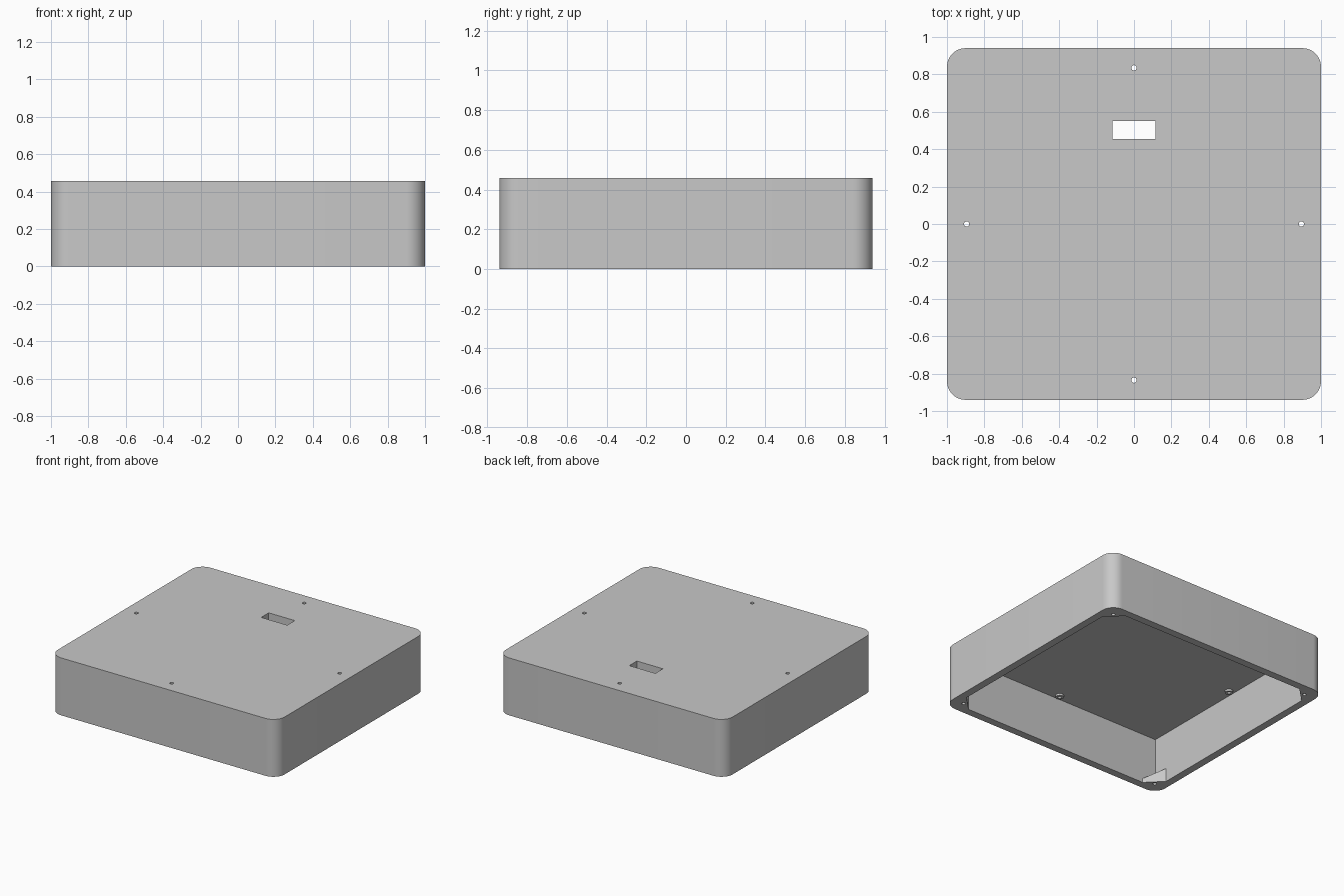
import bpy, bmesh, math
from mathutils import Matrix, Vector

cube = bpy.data.objects.get("Cube")
if cube:
    bpy.data.objects.remove(cube, do_unlink=True)

HX, HY, H = 1.0, 0.94, 0.457      # outer half sizes and height
WALL, CEIL, R = 0.06, 0.4, 0.1    # wall thickness, ceiling height, corner radius
IX, IY = HX - WALL, HY - WALL     # inner half sizes

grey = bpy.data.materials.new("plain_grey")
grey.use_nodes = True
colour = (0.58, 0.58, 0.58, 1)
grey.diffuse_color = colour
grey.node_tree.nodes["Principled BSDF"].inputs["Base Color"].default_value = colour


def add_box(bm, lo, hi):
    lo, hi = Vector(lo), Vector(hi)
    m = Matrix.Translation((lo + hi) / 2) @ Matrix.Diagonal((*(hi - lo), 1))
    return bmesh.ops.create_cube(bm, size=1, matrix=m)["verts"]


def add_cylinder(bm, x, y, z0, z1, r):
    bmesh.ops.create_cone(bm, cap_ends=True, segments=24, radius1=r, radius2=r,
                          depth=z1 - z0, matrix=Matrix.Translation((x, y, (z0 + z1) / 2)))


def make_object(name, bm, helper=False):
    bmesh.ops.recalc_face_normals(bm, faces=bm.faces)
    mesh = bpy.data.meshes.new(name)
    bm.to_mesh(mesh)
    bm.free()
    mesh.materials.append(grey)
    obj = bpy.data.objects.new(name, mesh)
    bpy.context.collection.objects.link(obj)
    obj.hide_render = helper
    return obj


# Outer block with rounded upright corners
bm = bmesh.new()
add_box(bm, (-HX, -HY, 0), (HX, HY, H))
upright = [e for e in bm.edges if abs(e.verts[0].co.z - e.verts[1].co.z) > 0.1]
bmesh.ops.bevel(bm, geom=upright, offset=R, segments=12, profile=0.5, affect='EDGES')
cover = make_object("cover_shell", bm)

# Square-cornered hollow, open underneath
bm = bmesh.new()
add_box(bm, (-IX, -IY, -0.1), (IX, IY, CEIL))
cavity = make_object("cavity_cutter", bm, True)

# Sloped corner tabs and low rings under the top
mid_holes = [(0.895, 0), (-0.895, 0), (0, 0.835), (0, -0.835)]
corners = [(sx, sy) for sx in (-1, 1) for sy in (-1, 1)]
tab, sink = 0.12, 0.02
bm = bmesh.new()
for sx, sy in corners:
    hx, hy = (0.12, 0.02) if sx * sy > 0 else (0.02, 0.12)
    plan = [(-sink, -sink, 0.12), (-sink, tab + sink, hx), (tab + sink, -sink, hy)]
    verts = [bm.verts.new((sx * (IX - dx), sy * (IY - dy), z))
             for dx, dy, h in plan for z in (0, h)]
    bmesh.ops.convex_hull(bm, input=verts)
for x, y in mid_holes:
    add_cylinder(bm, x, y, CEIL - 0.015, CEIL + 0.02, 0.03)
fittings = make_object("tabs_and_rings", bm, True)

# Slot and screw holes
bm = bmesh.new()
add_box(bm, (-0.115, 0.455, 0.3), (0.115, 0.55, 0.6))
for x, y in mid_holes:
    add_cylinder(bm, x, y, 0.3, 0.6, 0.014)
for sx, sy in corners:
    add_cylinder(bm, sx * (HX - R), sy * (HY - R), -0.05, 0.2, 0.014)
openings = make_object("opening_cutter", bm, True)

# Combine everything, then bake the result into the shell
for helper, op in ((cavity, 'DIFFERENCE'), (fittings, 'UNION'), (openings, 'DIFFERENCE')):
    mod = cover.modifiers.new(helper.name, 'BOOLEAN')
    mod.operation, mod.solver, mod.object = op, 'EXACT', helper
bpy.context.view_layer.update()
result = bpy.data.meshes.new_from_object(
    cover.evaluated_get(bpy.context.evaluated_depsgraph_get()))
cover.modifiers.clear()
cover.data = result
result.materials.clear()
result.materials.append(grey)
for helper in (cavity, fittings, openings):
    bpy.data.objects.remove(helper, do_unlink=True)

# Smooth corners, crisp edges
bpy.ops.object.select_all(action='DESELECT')
cover.select_set(True)
bpy.context.view_layer.objects.active = cover
bpy.ops.object.shade_smooth_by_angle(angle=math.radians(30))
